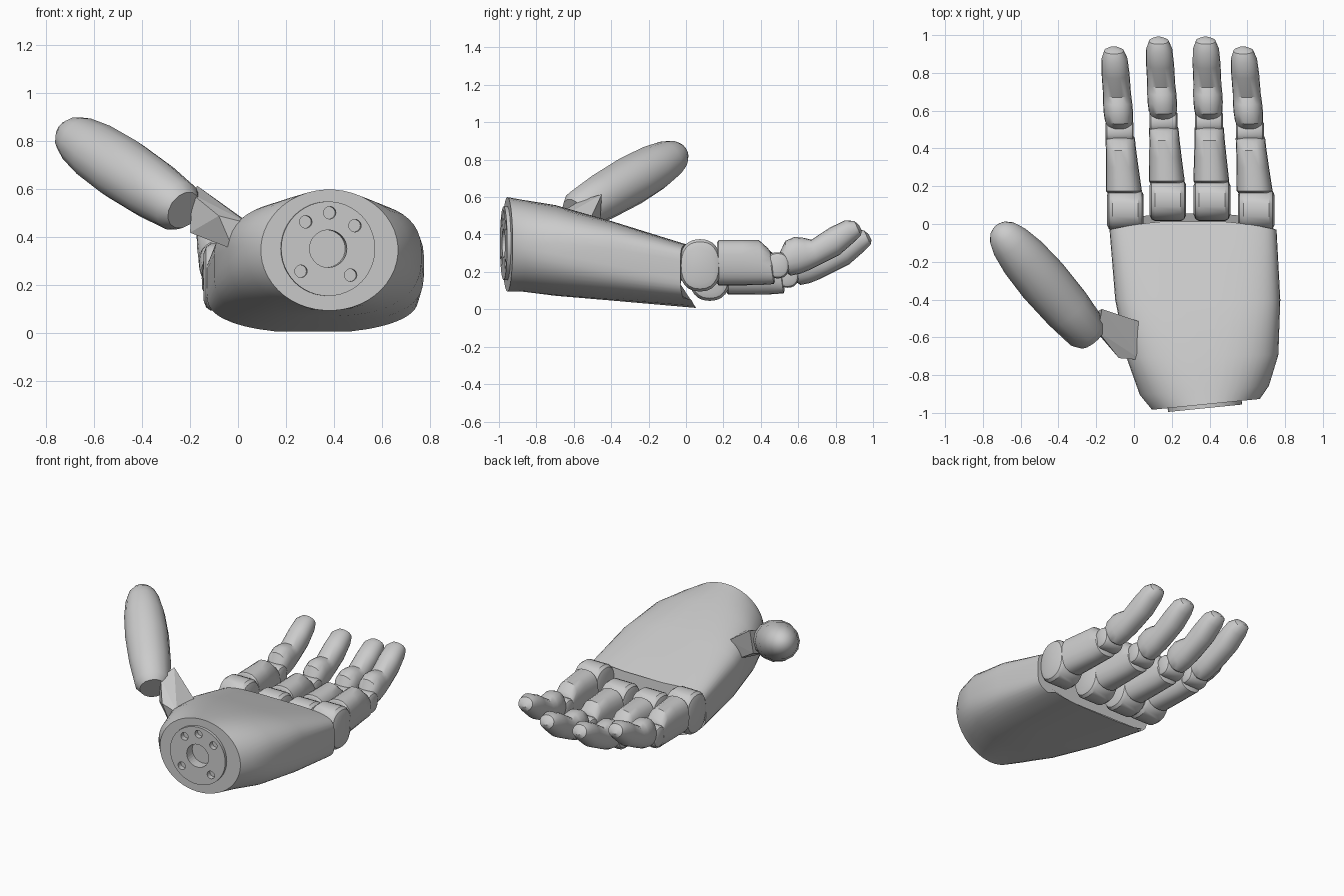
import bpy, bmesh
from math import sin, cos, pi
from mathutils import Vector as V

if "Cube" in bpy.data.objects:
    bpy.data.objects.remove(bpy.data.objects["Cube"])


def spow(c, e):
    return abs(c) ** e * (1 if c >= 0 else -1)


def ring(c, u, v, e=1.0, n=16):
    """Superellipse ring round c spanned by half-axes u and v."""
    c, u, v = V(c), V(u), V(v)
    return [c + u * spow(cos(2 * pi * i / n), e) + v * spow(sin(2 * pi * i / n), e) for i in range(n)]


def finish(name, bm, angle=35):
    bmesh.ops.recalc_face_normals(bm, faces=bm.faces)
    me = bpy.data.meshes.new(name)
    bm.to_mesh(me)
    bm.free()
    ob = bpy.data.objects.new(name, me)
    bpy.context.collection.objects.link(ob)
    bpy.ops.object.select_all(action='DESELECT')
    ob.select_set(True)
    bpy.context.view_layer.objects.active = ob
    if angle:
        bpy.ops.object.shade_smooth_by_angle(angle=angle * pi / 180)
    return ob


def add_loft(bm, rings):
    vs = [[bm.verts.new(p) for p in r] for r in rings]
    n = len(vs[0])
    for a, b in zip(vs, vs[1:]):
        for i in range(n):
            j = (i + 1) % n
            bm.faces.new((a[i], a[j], b[j], b[i]))
    bm.faces.new(vs[0][::-1])
    bm.faces.new(vs[-1])


def loft(name, rings, angle=35):
    bm = bmesh.new()
    add_loft(bm, rings)
    return finish(name, bm, angle)


# Palm: round at the wrist, broad and arched at the knuckles
# y, x left, x right, z bottom, z top, arch, squareness exponent, wrist yaw
PALM = [(-.955, .095, .667, .095, .60, 0, 1, 1),
        (-.88, .03, .715, .10, .588, .005, .92, .7),
        (-.70, -.04, .765, .087, .562, .015, .75, .2),
        (-.40, -.10, .775, .08, .482, .035, .55, 0),
        (0, -.13, .755, .063, .36, .063, .4, 0)]


def palm_ring(y, xl, xr, zb, zt, arch, e, yaw, n=48):
    pts = []
    for i in range(n):
        a = 2 * pi * (i + .5) / n
        s, t = spow(cos(a), e), spow(sin(a), e)
        x = (xl + xr) / 2 + s * (xr - xl) / 2
        z = (zb + zt) / 2 + t * (zt - zb) / 2
        bow = 1 - s * s
        z -= arch * bow * (.65 - .35 * t)
        dy = .1 * (x - .38) * yaw
        if y == 0:
            dy = -.03 + .05 * bow + (.04 if t < -.9 else 0)
        pts.append(V((x, y + dy, z)))
    return pts


palm = loft("palm", [palm_ring(*p) for p in PALM], 30)

# Wrist mounting plate, with bolt holes cut through plate and palm
N = V((.1, -1, 0)).normalized()
U = V((1, .1, 0)).normalized()
W = V((0, 0, 1))


def rod(dx, dz, r, d0, d1, n):
    c = V((.374, -.9556, .353)) + U * dx + W * dz
    return [ring(c + N * d, U * r, W * r, 1, n) for d in (d0, d1)]


plate = loft("wrist_plate", rod(0, 0, .197, -.06, .02, 48))
bm = bmesh.new()
add_loft(bm, rod(0, 0, .078, -.05, .1, 32))
for dx, dz in ((.006, .15), (-.094, .112), (.112, .096), (-.114, -.094), (.094, -.11)):
    add_loft(bm, rod(dx, dz, .026, -.015, .1, 20))
cutter = finish("hole_cutter", bm, 0)
cutter.hide_render = True
for ob in (palm, plate):
    bpy.context.view_layer.objects.active = ob
    m = ob.modifiers.new("holes", 'BOOLEAN')
    m.operation, m.solver, m.object = 'DIFFERENCE', 'EXACT', cutter
    bpy.ops.object.modifier_apply(modifier=m.name)
bpy.data.objects.remove(cutter)

# Fingers: each section is top y, top z, bottom y, bottom z, half width
PROXIMAL = [(.165, .355, .165, .14, .088), (.175, .37, .175, .128, .095),
            (.30, .37, .30, .128, .086), (.39, .37, .40, .13, .08),
            (.44, .325, .47, .135, .078), (.455, .30, .475, .15, .07)]
DISTAL = [(.50, .30, .53, .20, .062), (.53, .365, .56, .18, .074),
          (.58, .387, .61, .19, .078), (.63, .382, .66, .21, .077),
          (.67, .372, .71, .235, .074), (.77, .437, .82, .29, .074),
          (.85, .476, .90, .36, .069), (.90, .472, .935, .395, .052),
          (.925, .45, .94, .42, .025)]


def finger(name, x0, x1, dy, dz):
    def fx(y):
        return x0 + (x1 - x0) * (y - .1) / .8

    def segment(part, sections, e):
        rings = []
        for ty, tz, by, bz, hw in sections:
            c = V((fx((ty + by) / 2), (ty + by) / 2 + dy, (tz + bz) / 2 + dz))
            rings.append(ring(c, (hw, 0, 0), (0, (ty - by) / 2, (tz - bz) / 2), e, 20))
        loft(name + part, rings)

    def barrel(part, y, z, ry, rz, hw):
        rings = [ring((fx(y) + s * hw, y + dy, z + dz), (0, ry * k, 0), (0, 0, rz * k), .85, 24)
                 for s, k in ((-1, .7), (-.9, .9), (-.7, 1), (.7, 1), (.9, .9), (1, .7))]
        loft(name + part, rings)

    barrel("_knuckle", .075, .235, .112, .14, .097)
    segment("_proximal", PROXIMAL, .8)
    barrel("_hinge", .49, .235, .062, .07, .074)
    segment("_distal", DISTAL, .9)


for name, x0, x1, dy, dz in (("index_finger", -.048, -.105, 0, 0),
                             ("middle_finger", .178, .132, .052, -.05),
                             ("ring_finger", .412, .38, .052, -.05),
                             ("little_finger", .645, .58, 0, 0)):
    finger(name, x0, x1, dy, dz)

# Thumb: one long rounded segment with a flat faceted base
base, d = V((-.25, -.57, .53)), V((-.42, .49, .28))
u = d.cross(W).normalized()
v = u.cross(d).normalized()
THUMB = [(-.06, .085), (0, .112), (.25, .13), (.55, .137), (.8, .128),
         (.97, .108), (1.06, .085), (1.11, .055), (1.135, .02)]
loft("thumb", [ring(base + d * t, u * r, v * r * .97, 1, 14) for t, r in THUMB], 30)

# Thumb link: angular block between palm and thumb
bm = bmesh.new()
for p in ((.04, -.52, .465), (.04, -.72, .46), (-.02, -.70, .35), (-.02, -.52, .35),
          (-.17, -.45, .615), (-.19, -.57, .58), (-.19, -.46, .46), (-.08, -.71, .49), (-.2, -.57, .42)):
    bm.verts.new(p)
bmesh.ops.convex_hull(bm, input=bm.verts)
finish("thumb_link", bm, 0)
